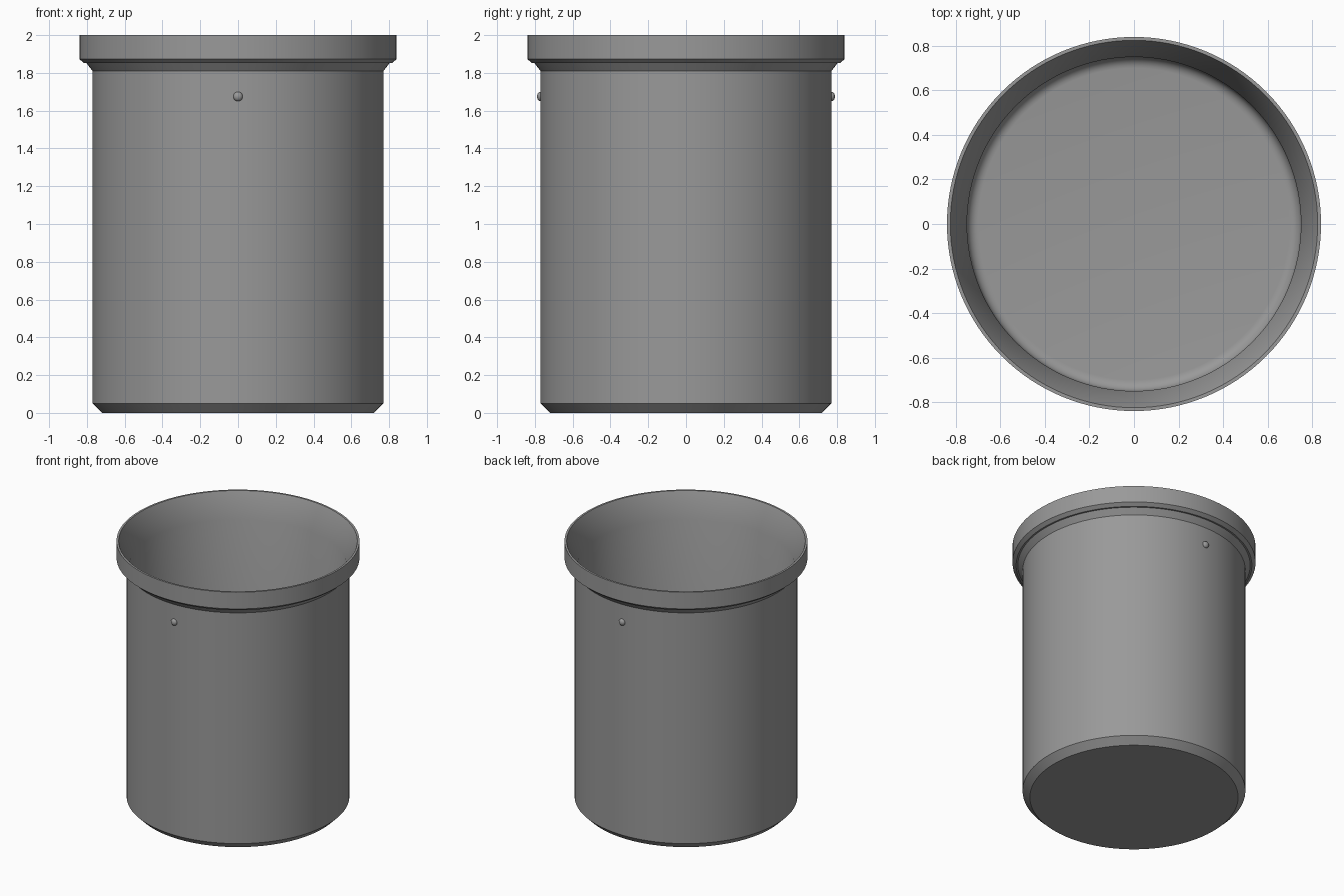
import bpy, bmesh, math

if "Cube" in bpy.data.objects:
    bpy.data.objects.remove(bpy.data.objects["Cube"])

grey = bpy.data.materials.new("mid grey")
grey.diffuse_color = (0.32, 0.32, 0.32, 1)
grey.use_nodes = True
grey.node_tree.nodes["Principled BSDF"].inputs["Base Color"].default_value = grey.diffuse_color


def finish(bm, name):
    bmesh.ops.remove_doubles(bm, verts=bm.verts, dist=1e-5)
    bmesh.ops.recalc_face_normals(bm, faces=bm.faces)
    mesh = bpy.data.meshes.new(name)
    bm.to_mesh(mesh)
    bm.free()
    mesh.materials.append(grey)
    obj = bpy.data.objects.new(name, mesh)
    bpy.context.collection.objects.link(obj)
    bpy.ops.object.select_all(action='DESELECT')
    obj.select_set(True)
    bpy.context.view_layer.objects.active = obj
    bpy.ops.object.shade_smooth_by_angle(angle=math.radians(30))
    return obj


def lathe(profile, name, steps=128):
    bm = bmesh.new()
    rings = []
    for r, z in profile:
        if r == 0:
            rings.append([bm.verts.new((0, 0, z))] * steps)
        else:
            rings.append([bm.verts.new((r * math.cos(2 * math.pi * i / steps),
                                        r * math.sin(2 * math.pi * i / steps), z))
                          for i in range(steps)])
    for a, b in zip(rings, rings[1:]):
        for i in range(steps):
            j = (i + 1) % steps
            bm.faces.new(list(dict.fromkeys((a[i], a[j], b[j], b[i]))))
    return finish(bm, name)


# container: chamfered foot, straight wall, stepped collar, flared mouth
outer = [(0, 0), (0.72, 0), (0.77, 0.05), (0.77, 1.81), (0.803, 1.852),
         (0.815, 1.852), (0.84, 1.873), (0.84, 2.0)]
inner = [(0.825, 2.0), (0.75, 1.815)]
# rounded corner between inner wall and floor
fillet = [(0.70 + 0.05 * math.cos(t * math.pi / 12),
           0.10 - 0.05 * math.sin(t * math.pi / 12)) for t in range(7)]
lathe(outer + inner + fillet + [(0, 0.05)], "container")

# small rounded studs on front and back
for name, side in (("front_stud", -1), ("back_stud", 1)):
    bm = bmesh.new()
    bmesh.ops.create_uvsphere(bm, u_segments=20, v_segments=12, radius=0.025)
    bmesh.ops.scale(bm, vec=(1, 0.75, 1), verts=bm.verts)
    bmesh.ops.translate(bm, vec=(0, side * 0.77, 1.675), verts=bm.verts)
    finish(bm, name)
